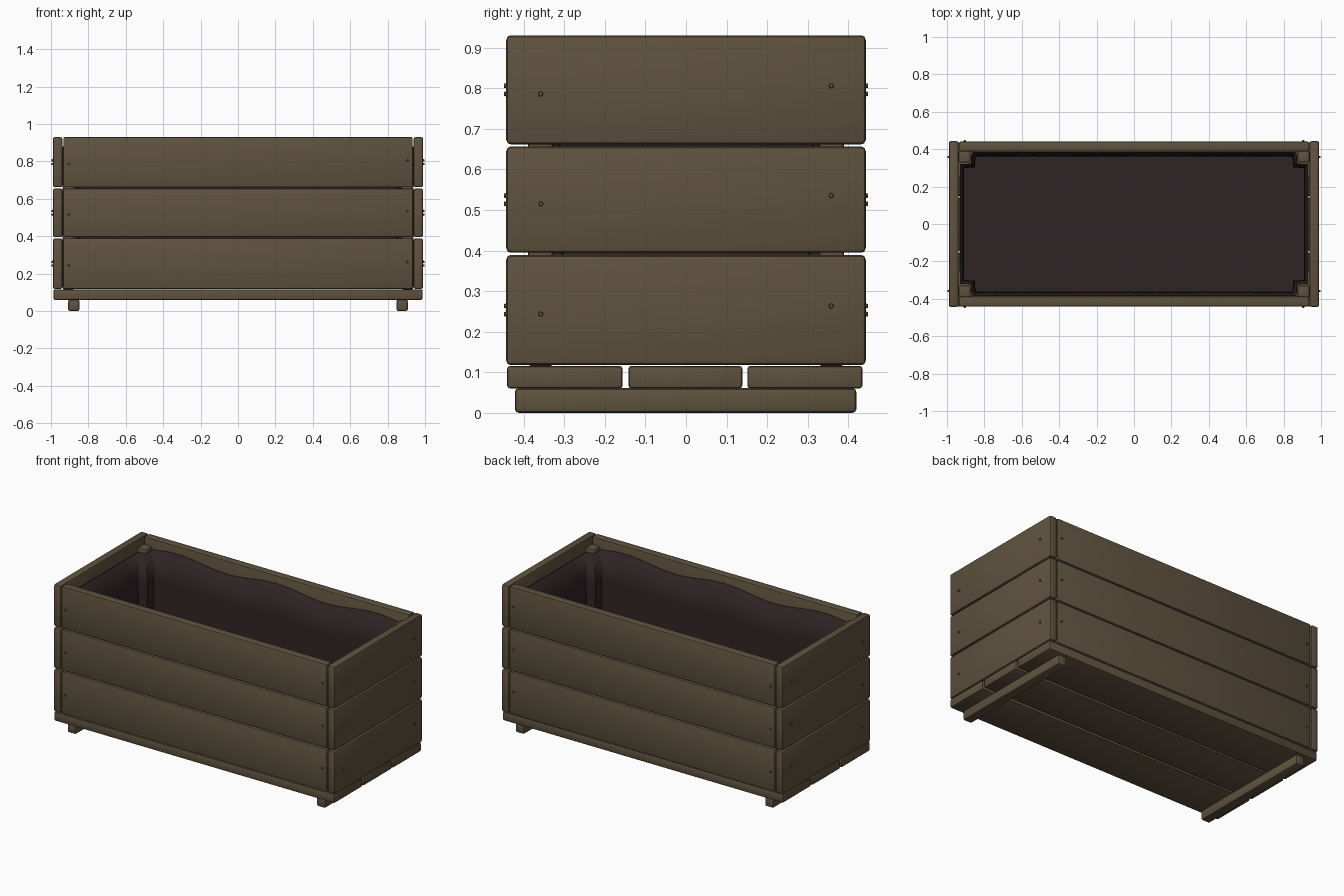
import bpy, bmesh, math
from mathutils import Vector

cube = bpy.data.objects.get("Cube")
if cube:
    bpy.data.objects.remove(cube, do_unlink=True)


def material(name, rgb):
    m = bpy.data.materials.new(name)
    m.use_nodes = True
    m.diffuse_color = (*rgb, 1)
    m.node_tree.nodes["Principled BSDF"].inputs["Base Color"].default_value = (*rgb, 1)
    return m


wood = material("weathered_wood", (0.115, 0.085, 0.049))
fabric = material("dark_liner", (0.028, 0.017, 0.018))


def finish(name, bm, mat):
    mesh = bpy.data.meshes.new(name)
    bm.to_mesh(mesh)
    bm.free()
    mesh.materials.append(mat)
    ob = bpy.data.objects.new(name, mesh)
    bpy.context.collection.objects.link(ob)
    bpy.ops.object.select_all(action='DESELECT')
    bpy.context.view_layer.objects.active = ob
    ob.select_set(True)
    bpy.ops.object.shade_smooth_by_angle(angle=math.radians(35))
    return ob


def board(name, x, y, z, bevel=0.008):
    """Rounded board between the given (low, high) limits on each axis."""
    bm = bmesh.new()
    bmesh.ops.create_cube(bm, size=1)
    for v in bm.verts:
        v.co = Vector([(lo + hi) / 2 + c * (hi - lo) for c, (lo, hi) in zip(v.co, (x, y, z))])
    bmesh.ops.bevel(bm, geom=bm.edges[:], offset=bevel, segments=2, profile=0.5, affect='EDGES')
    return finish(name, bm, wood)


def nail(name, location, normal):
    bm = bmesh.new()
    bmesh.ops.create_cone(bm, cap_ends=True, segments=8, radius1=0.007, radius2=0.005, depth=0.012)
    turn = Vector(normal).to_track_quat('Z', 'Y')
    for v in bm.verts:
        v.co = turn @ v.co + Vector(location)
    return finish(name, bm, wood)


# Three rows of wall boards, with a pair of nails at each end
rows = [("lower", 0.118, 0.389), ("middle", 0.395, 0.656), ("upper", 0.662, 0.93)]
for row, low, high in rows:
    z = (low + high) / 2
    for side, s in (("front", -1), ("back", 1)):
        board(f"{row}_{side}_board", (-0.934, 0.934), sorted((s * 0.388, s * 0.441)), (low, high))
        for e in (-1, 1):
            nail(f"{row}_{side}_nail", (e * 0.905, s * 0.443, z + e * 0.01), (0, s, 0))
    for side, s in (("right", -1), ("left", 1)):
        board(f"{row}_{side}_board", sorted((s * 0.939, s * 0.99)), (-0.443, 0.443), (low, high), 0.011)
        for e in (-1, 1):
            nail(f"{row}_{side}_nail", (s * 0.992, e * 0.358, z + e * 0.01), (s, 0, 0))

# Corner posts
for sx in (-1, 1):
    for sy in (-1, 1):
        board("corner_post", sorted((sx * 0.875, sx * 0.937)), sorted((sy * 0.328, sy * 0.389)),
              (0.115, 0.885))

# Floor slats and the two cleats below them
for name, y in (("front", (-0.441, -0.156)), ("centre", (-0.142, 0.139)), ("back", (0.151, 0.435))):
    board(f"{name}_floor_slat", (-0.987, 0.987), y, (0.06, 0.116))
for name, s in (("right", -1), ("left", 1)):
    board(f"{name}_cleat", sorted((s * 0.848, s * 0.908)), (-0.422, 0.42), (0, 0.061), 0.01)

# Fabric liner: an open tray stepped around the posts, with a sagging rim
long_side = [(0.86 * i / 8, 0.384) for i in range(9)]
quarter = long_side + [(0.868, 0.375), (0.87, 0.322), (0.93, 0.318), (0.93, 0.16), (0.93, 0)]
outline = [(x, y) for x, y in quarter]
outline += [(x, -y) for x, y in reversed(quarter[:-1])]
outline += [(-x, y) for x, y in reversed(outline[1:-1])]

bm = bmesh.new()
rings = []
for level in range(5):
    t = level / 4
    ring = []
    for x, y in outline:
        ripple = 0.018 * math.cos(x * 9) * (1 - t)
        sag = 0.012 * math.sin(math.pi * t) + 0.035 * t
        top = 0.865 + ripple
        ring.append(bm.verts.new((x * (1 - sag * 0.6), y * (1 - sag * 1.6),
                                  top + (0.13 - top) * t)))
    rings.append(ring)
count = len(outline)
for upper, lower in zip(rings, rings[1:]):
    for i in range(count):
        j = (i + 1) % count
        bm.faces.new((upper[i], upper[j], lower[j], lower[i]))
bm.faces.new(rings[-1])
bmesh.ops.recalc_face_normals(bm, faces=bm.faces[:])
liner = finish("fabric_liner", bm, fabric)
thick = liner.modifiers.new("thickness", 'SOLIDIFY')
thick.thickness = 0.004
thick.offset = 0
